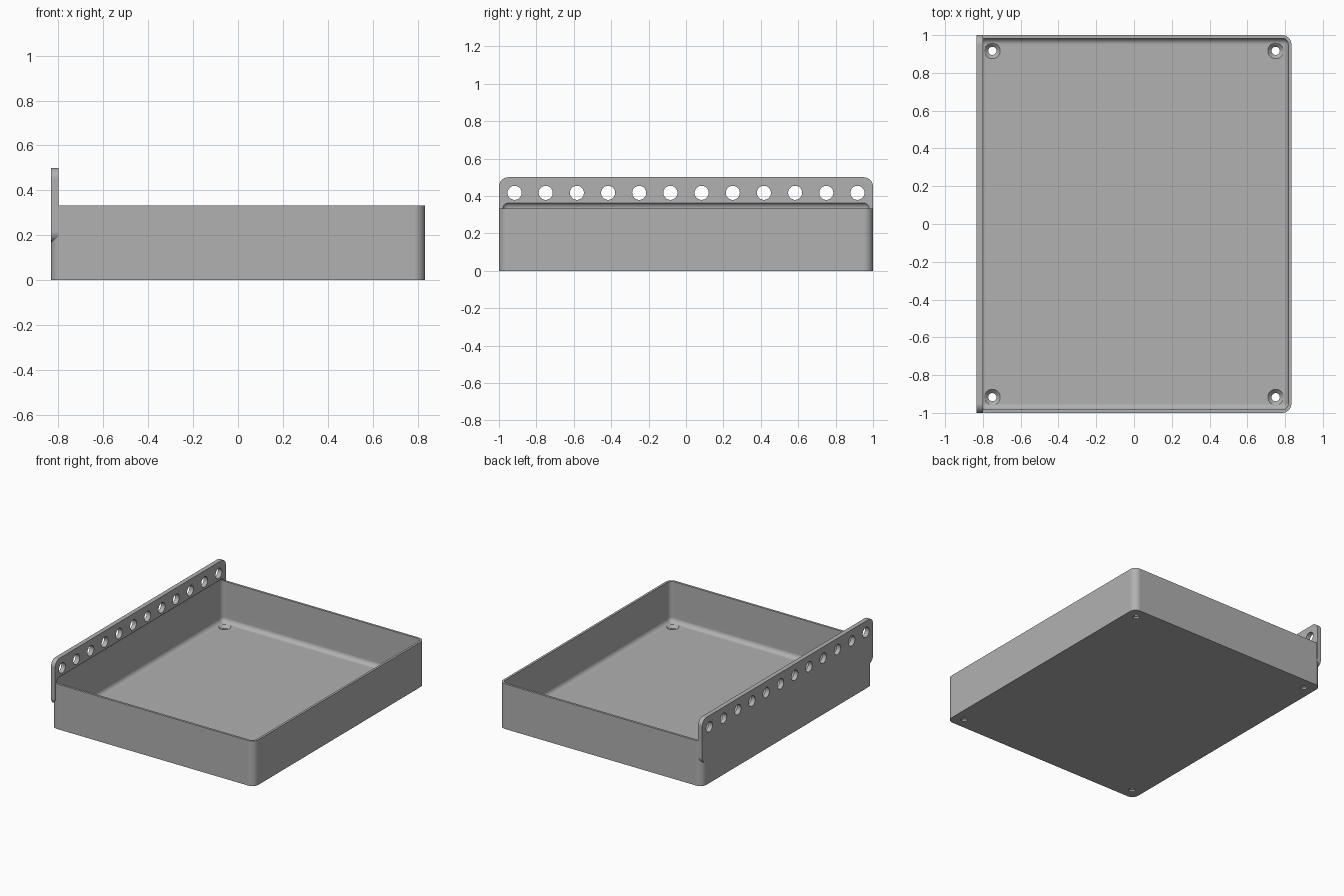
import bpy, bmesh, math
from mathutils import Matrix, Vector

default = bpy.data.objects.get("Cube")
if default:
    bpy.data.objects.remove(default, do_unlink=True)

MM = 1 / 60                       # design unit: the tray is 120 long, 100 wide
grey = bpy.data.materials.new("plain grey")
grey.use_nodes = True
colour = (0.44, 0.44, 0.44, 1)
grey.diffuse_color = colour
grey.node_tree.nodes["Principled BSDF"].inputs["Base Color"].default_value = colour


def finish(name, bm):
    bmesh.ops.recalc_face_normals(bm, faces=bm.faces)
    mesh = bpy.data.meshes.new(name)
    bm.to_mesh(mesh)
    bm.free()
    mesh.materials.append(grey)
    obj = bpy.data.objects.new(name, mesh)
    bpy.context.collection.objects.link(obj)
    return obj


def rounded_box(name, low, high, radius, axes):
    """Box with the edges that run along the given axes rounded."""
    low, high = Vector(low) * MM, Vector(high) * MM
    bm = bmesh.new()
    bmesh.ops.create_cube(bm, size=1)
    for v in bm.verts:
        v.co = Vector([(low[i] + high[i]) / 2 + v.co[i] * (high[i] - low[i]) for i in range(3)])
    edges = []
    for e in bm.edges:
        d = e.verts[0].co - e.verts[1].co
        if max(range(3), key=lambda i: abs(d[i])) in axes:
            edges.append(e)
    bmesh.ops.bevel(bm, geom=edges, offset=radius * MM, offset_type='OFFSET',
                    segments=10, profile=0.5, affect='EDGES')
    return finish(name, bm)


def add_cone(bm, centre, r_low, r_high, depth, turn=Matrix()):
    bmesh.ops.create_cone(bm, cap_ends=True, segments=40, radius1=r_low * MM,
                          radius2=r_high * MM, depth=depth * MM,
                          matrix=Matrix.Translation(Vector(centre) * MM) @ turn)


def cut(target, tool, operation='DIFFERENCE'):
    mod = target.modifiers.new(tool.name, 'BOOLEAN')
    mod.operation, mod.solver, mod.object = operation, 'EXACT', tool
    bpy.context.view_layer.objects.active = target
    bpy.ops.object.modifier_apply(modifier=mod.name)
    bpy.data.objects.remove(tool, do_unlink=True)


# Tray body, and the taller mounting rail merged into its left wall
tray = rounded_box("tray", (-50, -60, 0), (50, 60, 20), 3, {2})
rail = rounded_box("mounting_rail", (-50, -60, 10), (-48, 60, 30), 3, {0})
cut(tray, rail, 'UNION')

# Hollow with all edges rounded; its top bites a little into the rail
cut(tray, rounded_box("hollow", (-49, -59, 2), (49, 59, 22), 2, {0, 1, 2}))

# Row of holes through the rail
bm = bmesh.new()
sideways = Matrix.Rotation(math.pi / 2, 4, 'Y')
for i in range(12):
    add_cone(bm, (-49, -55 + 10 * i, 25), 2.25, 2.25, 6, sideways)
cut(tray, finish("rail_holes", bm))

# Countersunk screw holes in the floor corners
shafts, sinks = bmesh.new(), bmesh.new()
for x in (-45, 45):
    for y in (-55, 55):
        add_cone(shafts, (x, y, 1), 1.3, 1.3, 6)
        add_cone(sinks, (x, y, 1.5), 1.1, 2.9, 1.8)
cut(tray, finish("screw_holes", shafts))
cut(tray, finish("countersinks", sinks))

# Smooth fillets, crisp rims
bpy.ops.object.select_all(action='DESELECT')
tray.select_set(True)
bpy.context.view_layer.objects.active = tray
bpy.ops.object.shade_smooth_by_angle(angle=math.radians(30))
weighted = tray.modifiers.new("even_shading", 'WEIGHTED_NORMAL')
weighted.keep_sharp = True
